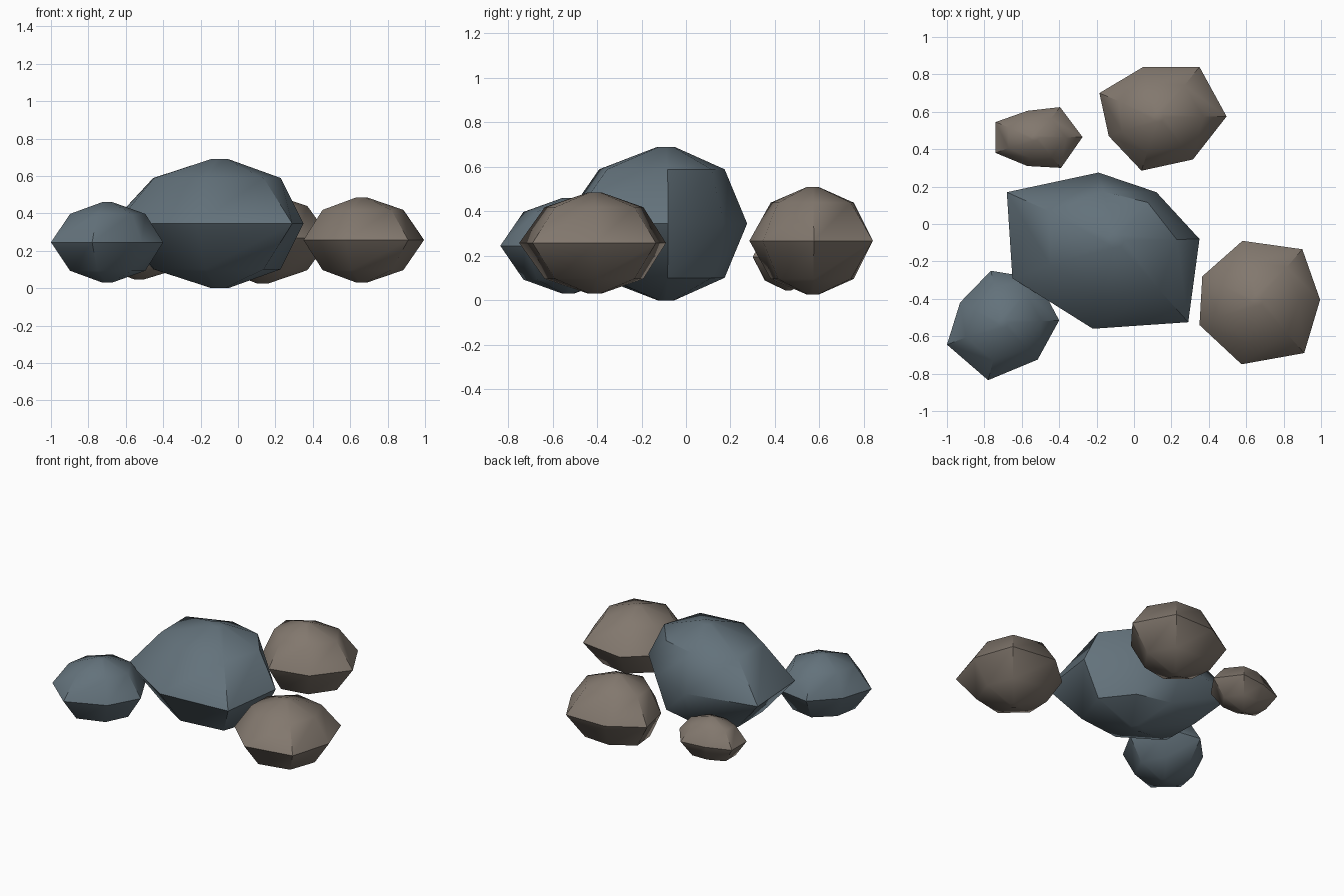
import bpy, bmesh, math
from math import sin, cos, pi, atan2, radians

if "Cube" in bpy.data.objects:
    bpy.data.objects.remove(bpy.data.objects["Cube"])


def material(name, rgb):
    m = bpy.data.materials.new(name)
    m.diffuse_color = (*rgb, 1)
    m.use_nodes = True
    m.node_tree.nodes["Principled BSDF"].inputs["Base Color"].default_value = m.diffuse_color
    return m


slate = material("slate_blue", (0.125, 0.168, 0.198))
brown = material("stone_brown", (0.225, 0.188, 0.156))


def boulder(name, mat, centre, bottom, top, outline):
    """Seven-sided faceted boulder: waist outline, a ring above and below, small flat caps."""
    cx, cy = centre
    mid, half = (bottom + top) / 2, (top - bottom) / 2
    offs = [(x - cx, y - cy) for x, y in outline]
    xs, ys = zip(*outline)
    rx, ry = (max(xs) - min(xs)) / 2 * 0.93, (max(ys) - min(ys)) / 2 * 0.93

    bm = bmesh.new()
    rings = []
    for k in range(5):
        phi = -pi / 2 + k * pi / 4
        z = mid + half * sin(phi)
        ring = []
        for dx, dy in offs:
            a = atan2(dy / ry, dx / rx)
            ex, ey = rx * cos(a), ry * sin(a)
            if k == 2:                      # waist follows the outline
                px, py = dx, dy
            elif k in (1, 3):               # shoulders are rounder than the waist
                px, py = cos(phi) * (dx + ex) / 2, cos(phi) * (dy + ey) / 2
            else:                           # caps
                px, py = ex * 0.1, ey * 0.1
            ring.append(bm.verts.new((cx + px, cy + py, z)))
        rings.append(ring)
    n = len(outline)
    for lo, hi in zip(rings, rings[1:]):
        for i in range(n):
            j = (i + 1) % n
            bm.faces.new((lo[i], lo[j], hi[j], hi[i]))
    bm.faces.new(rings[0][::-1])
    bm.faces.new(rings[-1])
    bmesh.ops.recalc_face_normals(bm, faces=bm.faces)
    me = bpy.data.meshes.new(name)
    bm.to_mesh(me)
    bm.free()
    me.materials.append(mat)
    ob = bpy.data.objects.new(name, me)
    bpy.context.collection.objects.link(ob)
    bpy.ops.object.select_all(action='DESELECT')
    ob.select_set(True)
    bpy.context.view_layer.objects.active = ob
    bpy.ops.object.shade_smooth_by_angle(angle=radians(45))


# Waist outlines run counter-clockwise seen from above
boulder("large_boulder", slate, (-0.10, -0.09), 0.0, 0.69,
        [(0.35, -0.08), (0.12, 0.17), (-0.19, 0.275), (-0.68, 0.17),
         (-0.65, -0.29), (-0.22, -0.56), (0.29, -0.525)])
boulder("front_left_boulder", slate, (-0.70, -0.53), 0.03, 0.46,
        [(-0.40, -0.515), (-0.52, -0.29), (-0.765, -0.25), (-0.93, -0.42),
         (-1.0, -0.645), (-0.78, -0.835), (-0.515, -0.725)])
boulder("front_right_boulder", brown, (0.66, -0.41), 0.03, 0.485,
        [(0.995, -0.405), (0.90, -0.135), (0.58, -0.09), (0.365, -0.28),
         (0.35, -0.54), (0.575, -0.75), (0.91, -0.69)])
boulder("back_boulder", brown, (0.13, 0.57), 0.025, 0.51,
        [(0.495, 0.575), (0.35, 0.84), (0.05, 0.84), (-0.185, 0.70),
         (-0.135, 0.47), (0.04, 0.285), (0.315, 0.345)])
boulder("small_back_boulder", brown, (-0.53, 0.46), 0.045, 0.345,
        [(-0.275, 0.465), (-0.395, 0.625), (-0.57, 0.605), (-0.74, 0.545),
         (-0.74, 0.38), (-0.57, 0.31), (-0.39, 0.30)])
